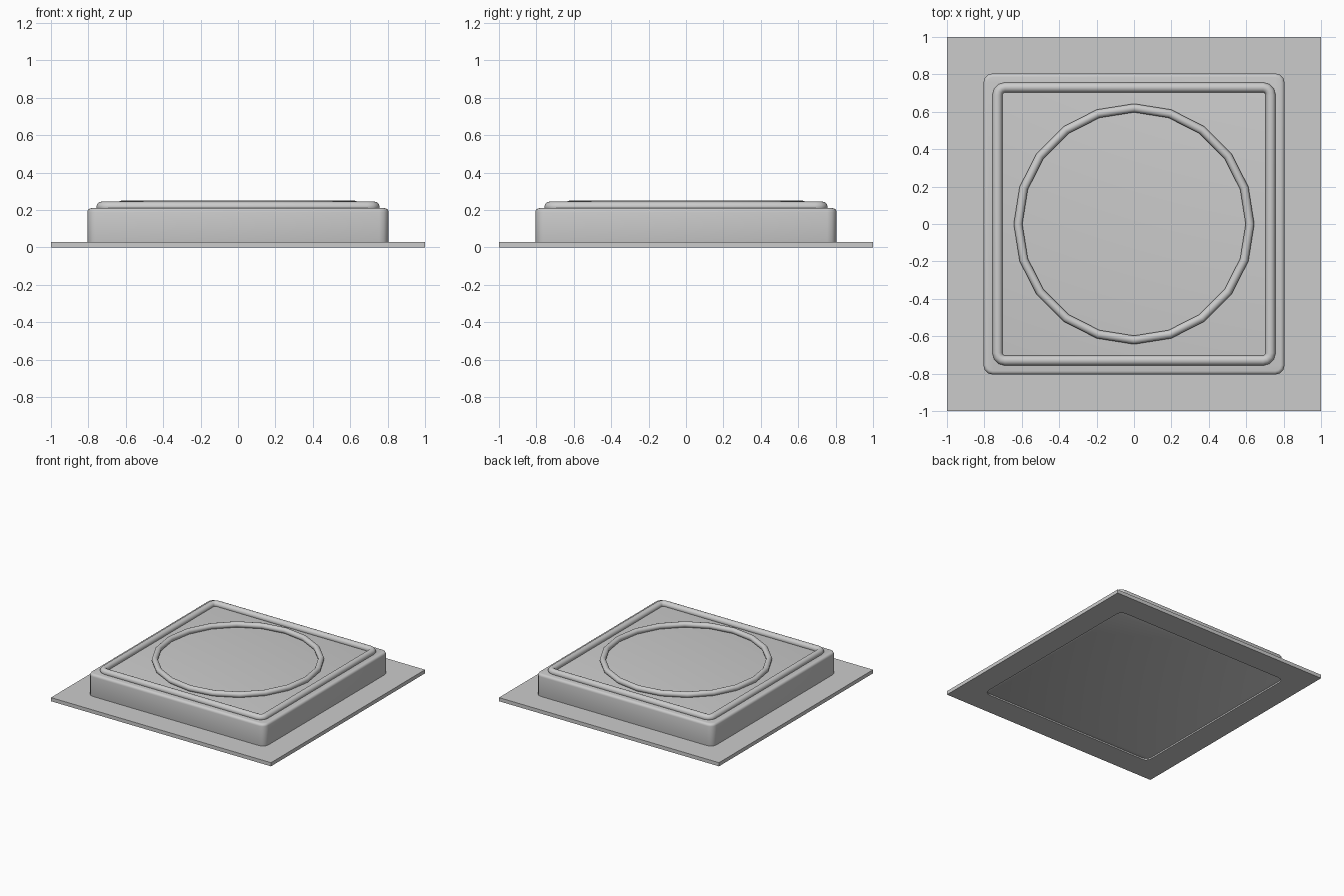
import bpy, bmesh, math

if "Cube" in bpy.data.objects:
    bpy.data.objects.remove(bpy.data.objects["Cube"])


def rounded_square(half, radius, z, seg=3):
    pts = []
    c = half - radius
    for q, (sx, sy) in enumerate(((1, 1), (-1, 1), (-1, -1), (1, -1))):
        for i in range(seg + 1):
            a = math.pi / 2 * (q + i / seg)
            pts.append((sx * c + radius * math.cos(a), sy * c + radius * math.sin(a), z))
    return pts


def loft(name, loops, closed=False, caps=False, smooth=True):
    bm = bmesh.new()
    rings = [[bm.verts.new(p) for p in loop] for loop in loops]
    n = len(rings[0])
    pairs = list(zip(rings, rings[1:])) + ([(rings[-1], rings[0])] if closed else [])
    for a, b in pairs:
        for i in range(n):
            j = (i + 1) % n
            bm.faces.new((a[i], a[j], b[j], b[i]))
    if caps:
        bm.faces.new(rings[0][::-1])
        bm.faces.new(rings[-1])
    bmesh.ops.recalc_face_normals(bm, faces=bm.faces)
    me = bpy.data.meshes.new(name)
    bm.to_mesh(me)
    bm.free()
    ob = bpy.data.objects.new(name, me)
    bpy.context.collection.objects.link(ob)
    if smooth:
        bpy.ops.object.select_all(action='DESELECT')
        ob.select_set(True)
        bpy.context.view_layer.objects.active = ob
        bpy.ops.object.shade_smooth_by_angle(angle=math.radians(40))
    return ob


def plate_loop(inner, z):
    # the outer loop snaps each corner's points onto the square corner
    pts = rounded_square(0.80, 0.05, z)
    return pts if inner else [(math.copysign(1, x), math.copysign(1, y), z) for x, y, z in pts]


# Base plate with an opening for the body
plate = loft("base_plate", [plate_loop(False, 0), plate_loop(False, 0.03),
                            plate_loop(True, 0.03), plate_loop(True, 0)],
             closed=True, smooth=False)
bm = bmesh.new()
bm.from_mesh(plate.data)
bmesh.ops.remove_doubles(bm, verts=bm.verts, dist=1e-5)
bm.to_mesh(plate.data)
bm.free()

# Raised body with rounded top edge, slightly recessed underneath
body = [(0.785, 0.006), (0.80, 0.012), (0.805, 0.03), (0.805, 0.19)]
body += [(0.785 + 0.02 * math.cos(a), 0.19 + 0.02 * math.sin(a))
         for a in (math.pi / 8 * k for k in range(1, 5))]
loft("raised_body", [rounded_square(h, h - 0.755, z) for h, z in body], caps=True)

# Square rounded moulding on top
loft("square_rim", [rounded_square(0.73 + 0.027 * math.cos(a), 0.04 + 0.027 * math.cos(a),
                                   0.218 + 0.027 * math.sin(a))
                    for a in (math.tau * k / 12 for k in range(12))], closed=True)

# Round ring, twenty sides
bpy.ops.mesh.primitive_torus_add(major_segments=20, minor_segments=12, major_radius=0.62,
                                 minor_radius=0.023, location=(0, 0, 0.228))
bpy.context.object.name = "round_ring"
bpy.ops.object.shade_smooth_by_angle(angle=math.radians(40))
